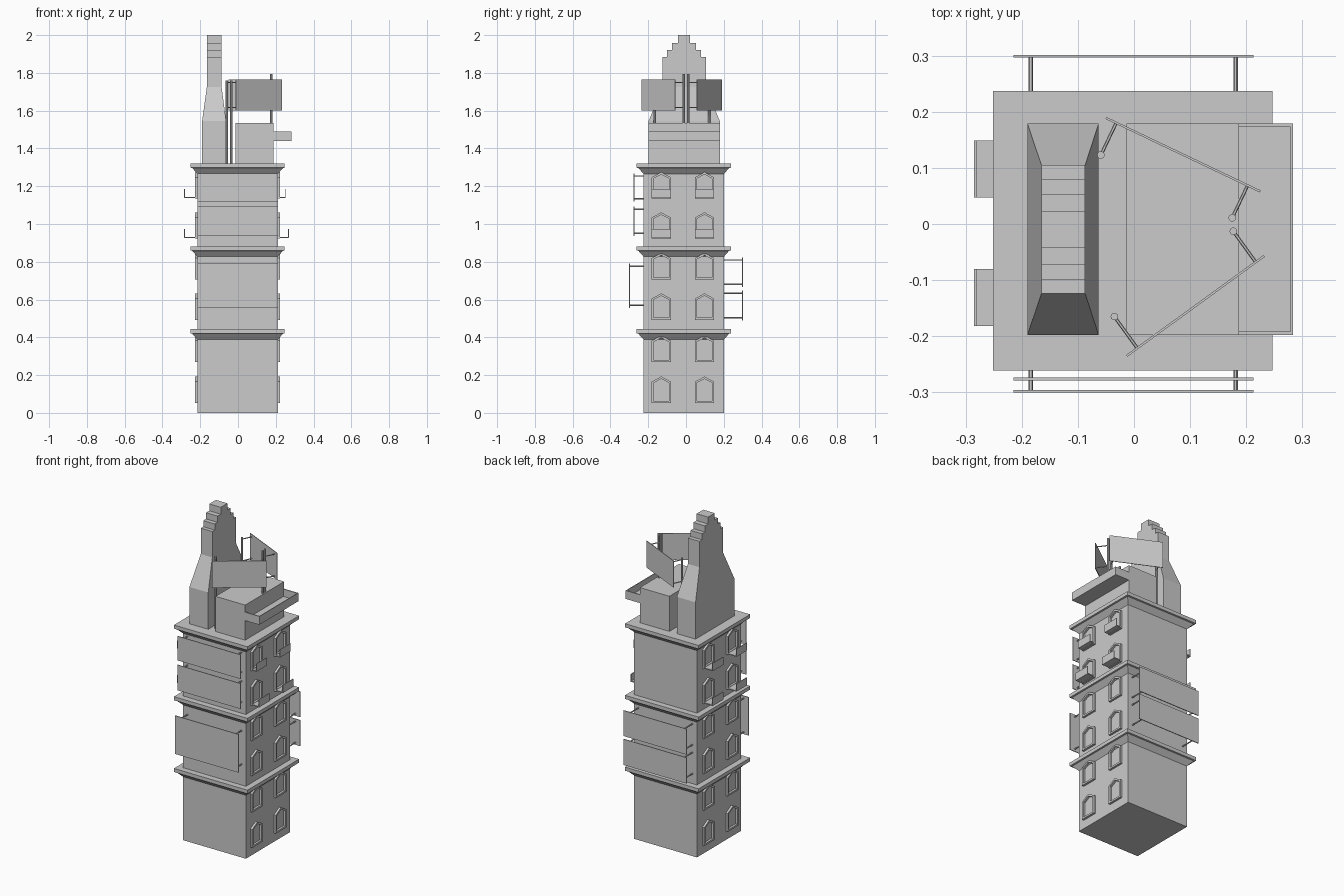
import bpy, bmesh, math
from mathutils import Vector

if "Cube" in bpy.data.objects:
    bpy.data.objects.remove(bpy.data.objects["Cube"])

CX, CY, HALF = -0.002, -0.012, 0.2125   # tower axis and half width


def make(name, verts, faces):
    me = bpy.data.meshes.new(name)
    me.from_pydata(verts, [], faces)
    bm = bmesh.new()
    bm.from_mesh(me)
    bmesh.ops.recalc_face_normals(bm, faces=bm.faces)
    bm.to_mesh(me)
    bm.free()
    ob = bpy.data.objects.new(name, me)
    bpy.context.collection.objects.link(ob)
    return ob


def loft(name, rings):
    """Closed solid through a stack of rings with equal point counts."""
    n = len(rings[0])
    verts = [p for r in rings for p in r]
    faces = [tuple(range(n)), tuple(range(len(verts) - n, len(verts)))]
    for k in range(len(rings) - 1):
        for i in range(n):
            j = (i + 1) % n
            faces.append((k*n + i, k*n + j, k*n + n + j, k*n + n + i))
    return make(name, verts, faces)


def rect(x0, x1, y0, y1, z):
    return [(x0, y0, z), (x1, y0, z), (x1, y1, z), (x0, y1, z)]


def box(name, x0, x1, y0, y1, z0, z1):
    return loft(name, [rect(x0, x1, y0, y1, z0), rect(x0, x1, y0, y1, z1)])


def rod(name, a, b, r, n=8):
    """Round bar between two points."""
    a, b = Vector(a), Vector(b)
    q = (b - a).to_track_quat('Z', 'Y')
    ring = [q @ Vector((r*math.cos(2*math.pi*i/n), r*math.sin(2*math.pi*i/n), 0)) for i in range(n)]
    return loft(name, [[p + a for p in ring], [p + b for p in ring]])


def square(h, z):
    return rect(CX - h, CX + h, CY - h, CY + h, z)


# Main tower and its three flared cornices
loft("tower_body", [square(HALF, 0), square(HALF, 1.31)])
for z in (0.443, 0.882, 1.32):
    loft("cornice", [square(HALF - 0.002, z - 0.06), square(HALF, z - 0.055),
                     square(0.24, z - 0.024), square(0.249, z - 0.022), square(0.249, z)])


# Gabled window frames on both sides
def window(side, yc, z0):
    w, t = 0.051, 0.011
    outer = [(-w, 0), (w, 0), (w, 0.112), (0, 0.14), (-w, 0.112)]
    inner = [(-w + t, t), (w - t, t), (w - t, 0.106), (0, 0.127), (-w + t, 0.106)]
    xa, xb = CX + side*(HALF - 0.004), CX + side*(HALF + 0.013)
    verts = [(x, yc + y, z0 + z) for x in (xa, xb) for loop in (outer, inner) for y, z in loop]
    faces = []
    for i in range(5):
        j = (i + 1) % 5
        for a, b in ((0, 10), (10, 15), (15, 5), (5, 0)):
            faces.append((a + i, a + j, b + j, b + i))
    make("window_frame", verts, faces)


rows = (0.053, 0.27, 0.493, 0.707, 0.922, 1.135)
for side in (-1, 1):
    for yc in (-0.131, 0.098):
        for z in rows:
            window(side, yc, z)
        # Small ledges with a front lip below the upper windows
        for z, reach in ((0.925, 0.285 if side < 0 else 0.27), (1.138, 0.285 if side < 0 else 0.252)):
            xs = sorted((side*0.2, side*reach))
            box("window_ledge", *xs, yc - 0.051, yc + 0.051, z, z + 0.006)
            xs = sorted((side*(reach - 0.004), side*reach))
            box("ledge_lip", *xs, yc - 0.051, yc + 0.051, z, z + 0.048)

# Flat sign boards held off the front and back walls by struts
for y, z0, z1 in ((-0.276, 1.12, 1.268), (-0.276, 0.937, 1.092), (-0.298, 0.556, 0.79),
                  (0.299, 0.667, 0.823), (0.299, 0.49, 0.648)):
    box("wall_sign", -0.215, 0.213, y - 0.0025, y + 0.0025, z0, z1)
    for x in (-0.184, 0.181):
        for z in (z0 + 0.014, z1 - 0.014):
            wall = CY + math.copysign(HALF - 0.01, y)
            rod("sign_strut", (x, wall, z), (x, y, z), 0.004, 6)

# Tapered stack with a stepped crown
loft("roof_stack", [rect(-0.19, -0.063, -0.198, 0.179, 1.31), rect(-0.19, -0.063, -0.198, 0.179, 1.545),
                    rect(-0.165, -0.087, -0.124, 0.105, 1.725), rect(-0.165, -0.087, -0.124, 0.105, 1.883)])
for h, z0, z1 in ((0.09, 1.883, 1.92), (0.063, 1.92, 1.958), (0.032, 1.958, 2.0)):
    box("stack_step", -0.165, -0.087, -0.01 - h, -0.01 + h, z0, z1)

# Penthouse and its balcony tray
box("penthouse", -0.013, 0.187, -0.198, 0.179, 1.31, 1.535)
box("balcony_floor", 0.18, 0.283, -0.198, 0.179, 1.44, 1.446)
box("balcony_front", 0.279, 0.283, -0.198, 0.179, 1.44, 1.491)
for y in (-0.198, 0.173):
    box("balcony_side", 0.18, 0.283, y, y + 0.006, 1.44, 1.491)


# Roof billboards, each on two poles with short arms
def billboard(a, b, poles):
    a, b = Vector(a), Vector(b)
    d = (b - a).normalized()
    n = Vector((-d.y, d.x)) * 0.002
    plan = [a - n, b - n, b + n, a + n]
    loft("billboard", [[(p.x, p.y, z) for p in plan] for z in (1.602, 1.765)])
    for x, y, base, top in poles:
        rod("billboard_pole", (x, y, base), (x, y, top), 0.0068, 10)
        p = Vector((x, y))
        foot = a + d * (p - a).dot(d)
        for z in (1.617, 1.75):
            rod("billboard_arm", (x, y, z), (foot.x, foot.y, z), 0.003, 6)


billboard((-0.05, 0.189), (0.225, 0.058), [(-0.06 + 0.001, 0.123, 1.31, 1.76), (0.175, 0.011, 1.53, 1.795)])
billboard((-0.013, -0.235), (0.232, -0.057), [(-0.035, -0.165, 1.31, 1.76), (0.177, -0.013, 1.53, 1.795)])
